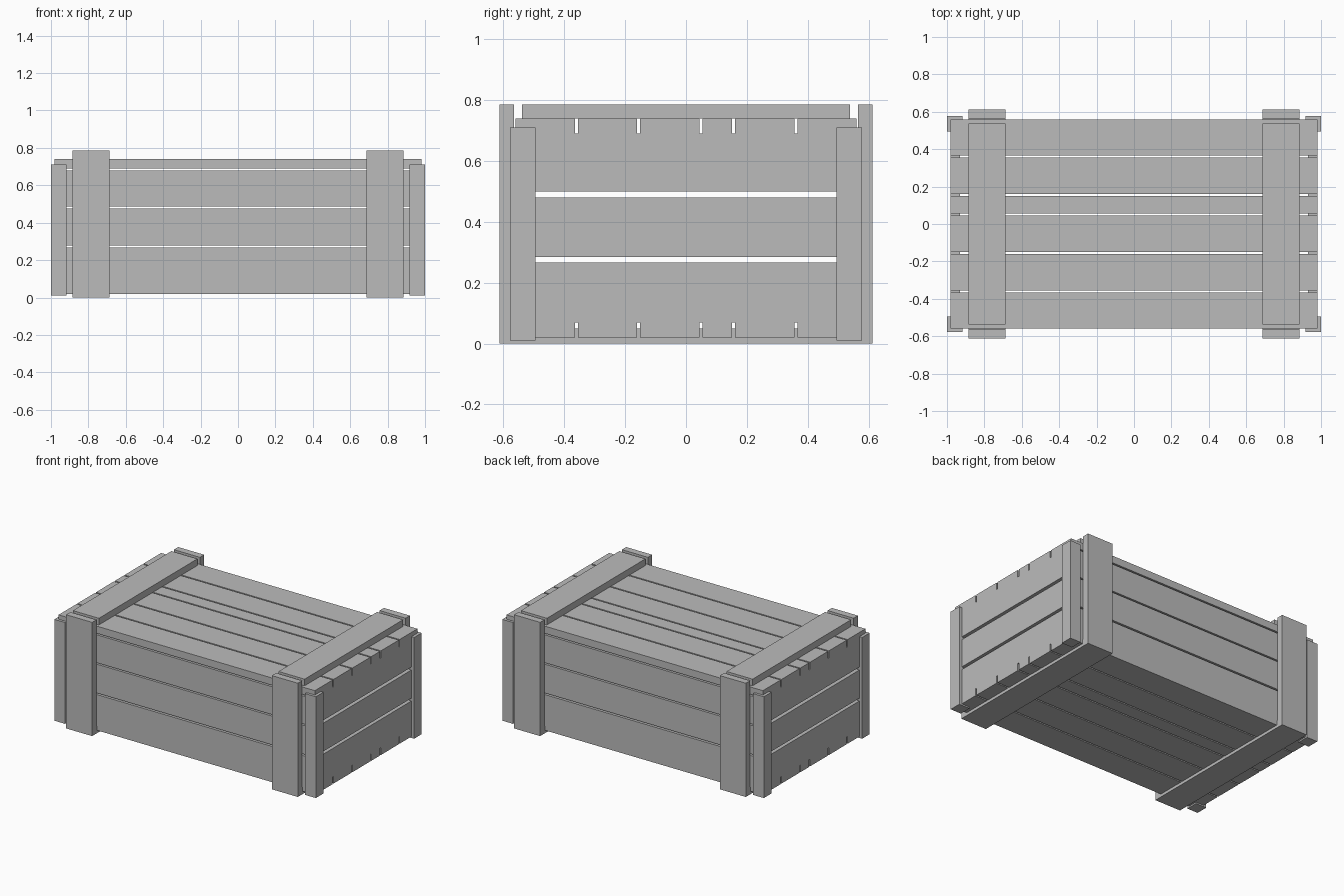
import bpy
import bmesh
from mathutils import Vector

if "Cube" in bpy.data.objects:
    bpy.data.objects.remove(bpy.data.objects["Cube"], do_unlink=True)

wood = bpy.data.materials.new("grey wood")
wood.use_nodes = True
GREY = (0.5, 0.5, 0.5, 1.0)
wood.diffuse_color = GREY
wood.node_tree.nodes["Principled BSDF"].inputs["Base Color"].default_value = GREY


def plank(name, x, y, z):
    """Box spanning the given (low, high) range on each axis."""
    low, high = (Vector(corner) for corner in zip(x, y, z))
    bm = bmesh.new()
    bmesh.ops.create_cube(bm, size=1)
    bmesh.ops.scale(bm, vec=high - low, verts=bm.verts)
    bmesh.ops.translate(bm, vec=(low + high) / 2, verts=bm.verts)
    mesh = bpy.data.meshes.new(name)
    bm.to_mesh(mesh)
    bm.free()
    mesh.materials.append(wood)
    obj = bpy.data.objects.new(name, mesh)
    bpy.context.collection.objects.link(obj)


def span(side, inner, outer):
    """Mirror a range to the chosen side of the centre."""
    return tuple(sorted((side * inner, side * outer)))


LENGTH, WIDTH, THICK = 0.98, 0.56, 0.05
GAP = 0.005

# Lid and floor boards share the same gaps
gaps = [-0.36, -0.156, 0.05, 0.156, 0.361]
starts = [-WIDTH] + [g + GAP for g in gaps]
ends = [g - GAP for g in gaps] + [WIDTH]
for name, z in (("lid_board", (0.69, 0.74)), ("floor_board", (0.02, 0.07))):
    for i, y in enumerate(zip(starts, ends), 1):
        plank(f"{name}_{i}", (-LENGTH, LENGTH), y, z)

# Wall slats: long walls and end walls, three rows each
long_rows = [(0.07, 0.267), (0.278, 0.477), (0.487, 0.68)]
end_rows = [(0.07, 0.266), (0.285, 0.48), (0.5, 0.69)]
for side, wall in ((-1, "front"), (1, "back")):
    for i, z in enumerate(long_rows, 1):
        plank(f"{wall}_slat_{i}", (THICK - LENGTH, LENGTH - THICK),
              span(side, WIDTH - THICK, WIDTH), z)
for side, wall in ((-1, "right"), (1, "left")):
    for i, z in enumerate(end_rows, 1):
        plank(f"{wall}_end_slat_{i}", span(side, LENGTH - THICK, LENGTH),
              (-WIDTH, WIDTH), z)

# Battens around the crate and posts at its corners
for sx, across in ((-1, "right"), (1, "left")):
    batten_x = span(sx, 0.687, 0.886)
    plank(f"{across}_lid_batten", batten_x, (-0.538, 0.538), (0.74, 0.786))
    plank(f"{across}_floor_batten", batten_x, (-0.565, 0.565), (0, THICK))
    for sy, along in ((-1, "front"), (1, "back")):
        plank(f"{along}_{across}_batten", batten_x,
              span(sy, 0.565, 0.612), (0, 0.786))
        plank(f"{along}_{across}_corner_post", span(sx, 0.918, 1.0),
              span(sy, 0.495, 0.578), (0.01, 0.71))
